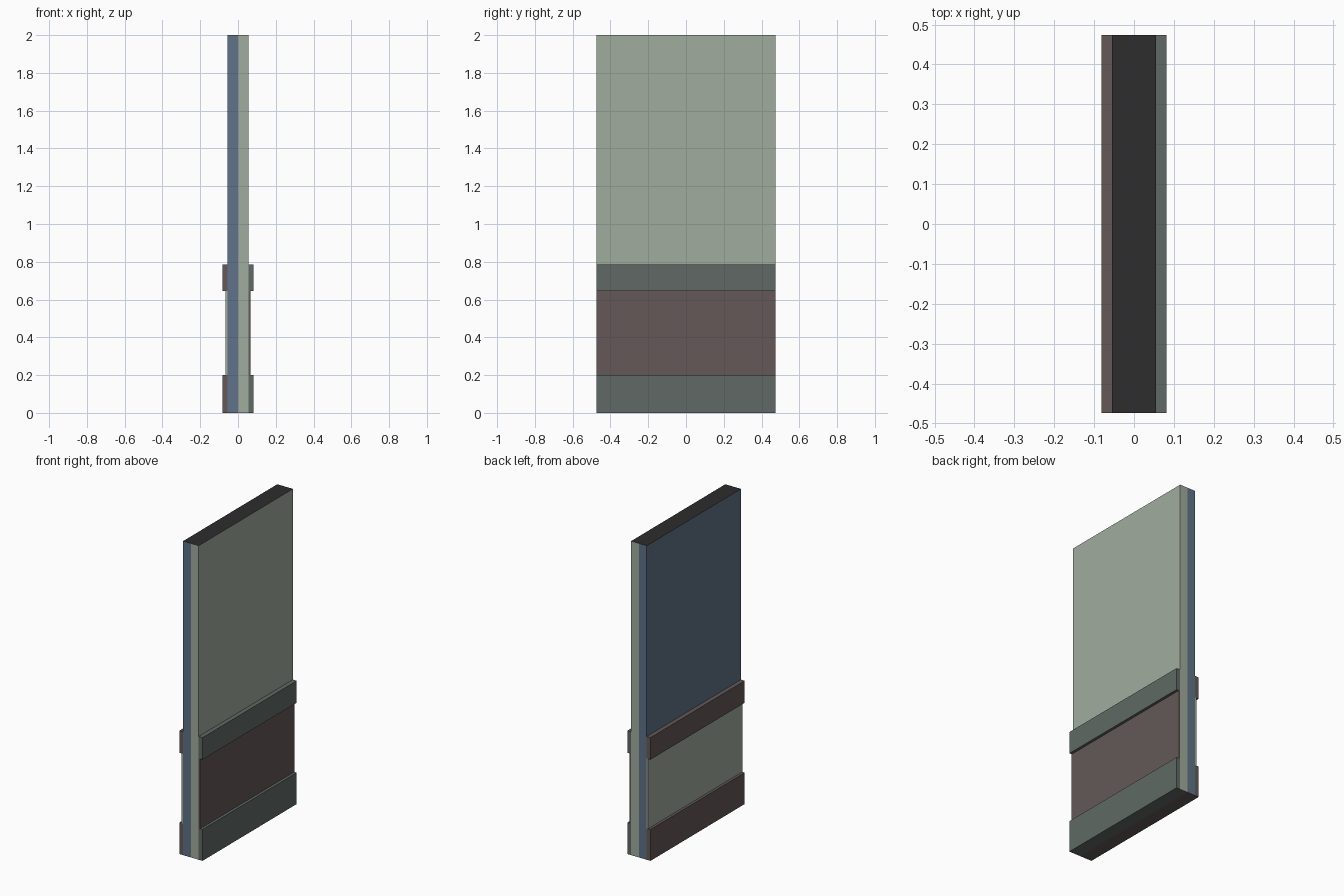
import bpy, bmesh

if "Cube" in bpy.data.objects:
    bpy.data.objects.remove(bpy.data.objects["Cube"])

def lin(c):
    c /= 255
    return c / 12.92 if c <= 0.04045 else ((c + 0.055) / 1.055) ** 2.4

def mat(name, r, g, b):
    m = bpy.data.materials.new(name)
    m.diffuse_color = (lin(r), lin(g), lin(b), 1)
    m.use_nodes = True
    m.node_tree.nodes["Principled BSDF"].inputs["Base Color"].default_value = m.diffuse_color
    return m

sage = mat("sage", 160, 172, 158)
blue = mat("slate_blue", 96, 114, 136)
green = mat("dark_grey_green", 96, 105, 101)
brown = mat("dark_brown", 99, 89, 87)
black = mat("charcoal", 45, 45, 45)

HALF = 0.474  # half length along y

def box(name, x0, x1, z0, z1, main, top=None, bottom=None, skip_inner=None):
    """Box spanning the full wall length, with optional cap colours."""
    x0, x1 = sorted((x0, x1))
    bm = bmesh.new()
    bmesh.ops.create_cube(bm, size=1)
    for v in bm.verts:
        v.co = (x1 if v.co.x > 0 else x0,
                HALF if v.co.y > 0 else -HALF,
                z1 if v.co.z > 0 else z0)
    bm.normal_update()
    for f in bm.faces:
        if top and f.normal.z > 0.5:
            f.material_index = 1
        elif bottom and f.normal.z < -0.5:
            f.material_index = 2
    # drop the hidden face that touches the neighbouring part
    if skip_inner:
        hidden = [f for f in bm.faces if f.normal.x * skip_inner < -0.5]
        bmesh.ops.delete(bm, geom=hidden, context='FACES')
    me = bpy.data.meshes.new(name)
    bm.to_mesh(me)
    bm.free()
    for m in (main, top or main, bottom or main):
        me.materials.append(m)
    ob = bpy.data.objects.new(name, me)
    bpy.context.collection.objects.link(ob)
    return ob

# each side: wall half, baseboard, wainscot panel, chair rail
for s, side, wall, trim, panel in ((-1, "left", blue, brown, sage),
                                   (1, "right", sage, green, brown)):
    box(side + "_wall", 0, s * 0.055, 0, 2, wall, black, trim, s)
    box(side + "_baseboard", s * 0.055, s * 0.082, 0, 0.2, trim, skip_inner=s)
    box(side + "_panel", s * 0.055, s * 0.065, 0.2, 0.645, panel, skip_inner=s)
    box(side + "_chair_rail", s * 0.055, s * 0.082, 0.645, 0.785, trim, skip_inner=s)
